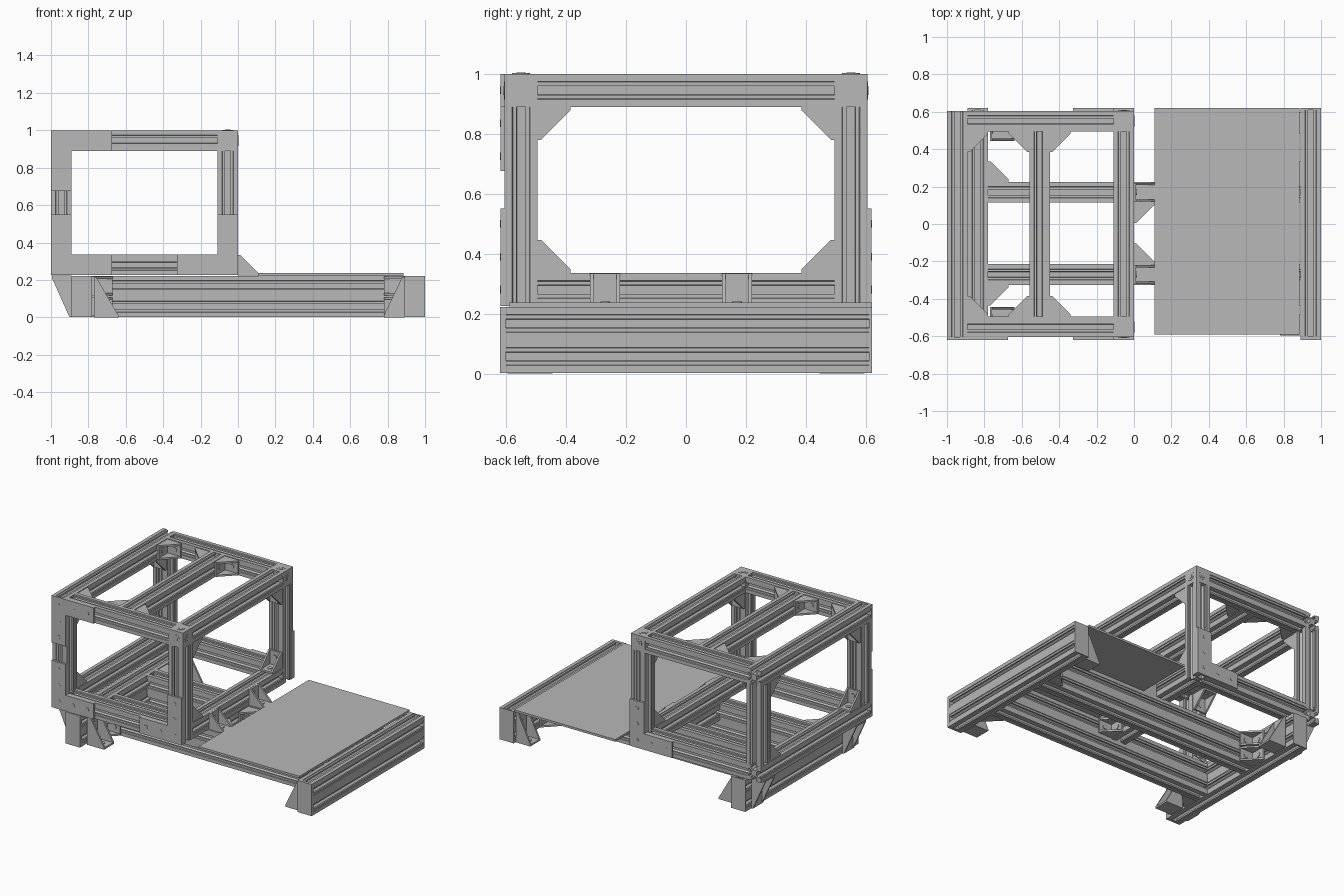
import bpy, bmesh
from mathutils import Vector as V

old = bpy.data.objects.get("Cube")
if old:
    bpy.data.objects.remove(old)

grey = bpy.data.materials.new("aluminium grey")
grey.use_nodes = True
grey.diffuse_color = (0.48, 0.48, 0.48, 1)
grey.node_tree.nodes["Principled BSDF"].inputs["Base Color"].default_value = (0.48, 0.48, 0.48, 1)

S = 0.11          # one profile cell
H = S / 2
X, Y, Z = V((1, 0, 0)), V((0, 1, 0)), V((0, 0, 1))


def finish(name, bm):
    bmesh.ops.recalc_face_normals(bm, faces=bm.faces)
    mesh = bpy.data.meshes.new(name)
    bm.to_mesh(mesh)
    bm.free()
    mesh.materials.append(grey)
    ob = bpy.data.objects.new(name, mesh)
    bpy.context.collection.objects.link(ob)
    return ob


def prism(bm, points, sweep):
    """Solid made by sweeping a closed outline."""
    low = [bm.verts.new(p) for p in points]
    high = [bm.verts.new(p + sweep) for p in points]
    bm.faces.new(low)
    bm.faces.new(high)
    n = len(low)
    for i in range(n):
        j = (i + 1) % n
        bm.faces.new((low[i], low[j], high[j], high[i]))


def add_box(bm, lo, hi):
    lo, hi = V(lo), V(hi)
    d = hi - lo
    prism(bm, [lo, lo + X * d.x, lo + X * d.x + Y * d.y, lo + Y * d.y], Z * d.z)


def box(name, lo, hi):
    bm = bmesh.new()
    add_box(bm, lo, hi)
    return finish(name, bm)


# Half of the T-slot outline: offset from slot centre, depth
HALF_SLOT = [(0.03, 0), (0.028, 0.004), (0.015, 0.004), (0.015, 0.015),
             (0.027, 0.015), (0.014, 0.034)]
SLOT = [(-o, d) for o, d in HALF_SLOT] + [(o, d) for o, d in reversed(HALF_SLOT)]


def slotted_outline(nu, nv):
    """Outline of an extrusion nu by nv cells, centred on the origin."""
    w, h = nu * S, nv * S
    corners = [V((-w/2, -h/2)), V((w/2, -h/2)), V((w/2, h/2)), V((-w/2, h/2))]
    pts = []
    for i, cells in enumerate((nu, nv, nu, nv)):
        a = corners[i]
        along = (corners[(i + 1) % 4] - a).normalized()
        inward = V((-along.y, along.x))
        pts.append(a)
        for c in range(cells):
            mid = a + along * (S * (c + 0.5))
            pts += [mid + along * o + inward * d for o, d in SLOT]
    return pts


def beam(name, axis, start, end, centre, cells=(1, 1)):
    """Slotted bar along an axis; centre gives the two other coordinates."""
    u, v = {"x": (Y, Z), "y": (X, Z), "z": (X, Y)}[axis]
    ax = {"x": X, "y": Y, "z": Z}[axis]
    base = ax * start + u * centre[0] + v * centre[1]
    bm = bmesh.new()
    prism(bm, [base + u * p.x + v * p.y for p in slotted_outline(*cells)], ax * (end - start))
    return finish(name, bm)


def disc(bm, centre, normal, radius, height):
    rot = normal.to_track_quat("Z", "Y").to_matrix().to_4x4()
    rot.translation = centre
    bmesh.ops.create_cone(bm, cap_ends=True, segments=20, radius1=radius,
                          radius2=radius, depth=height, matrix=rot)


def gusset(name, corner, a, b, la=S, lb=S, width=0.1):
    """Angle bracket: two flanges, two triangular cheeks and two bolts."""
    corner, w, t = V(corner), a.cross(b), 0.012
    bm = bmesh.new()
    cheek = [corner, corner + a * la, corner + a * la + b * t,
             corner + b * lb + a * t, corner + b * lb]
    for off in (-width / 2, width / 2 - t):
        prism(bm, [p + w * off for p in cheek], w * t)
    for p, q, length in ((a, b, la), (b, a, lb)):
        o = corner - w * (width / 2)
        prism(bm, [o, o + p * length, o + p * length + q * t, o + q * t], w * width)
        disc(bm, corner + p * length * 0.6 + q * t, q, 0.016, 0.008)
    return finish(name, bm)


# ---- Base: end beams, long rails, deck ----
BASE_Z = 0.112
for name, x in (("base_beam_left_end", -0.835), ("base_beam_right_end", 0.945)):
    beam(name, "y", -0.6, 0.61, (x, BASE_Z), (1, 2))
    for tag, y in (("front", -0.61), ("back", 0.61)):
        box(f"{name}_{tag}_cap", (x - H, min(y, y - 0.01 if y < 0 else y), 0.002),
            (x + H, y + 0.01, 0.222))
for tag, y in (("front", -0.27), ("back", 0.17)):
    beam(f"base_rail_{tag}", "x", -0.78, 0.89, (y, BASE_Z), (1, 2))
    # Bracket holding the box to the rail
    gusset(f"box_bracket_{tag}", (0, y, 0.224), X, Z)
    out = Y if y > 0 else -Y
    edge = y + out.y * H
    for z in (0.057, 0.167):
        gusset(f"rail_gusset_left_{tag}", (-0.78, edge, z), X, out)
        gusset(f"rail_gusset_right_{tag}", (0.89, edge, z), -X, out)
    gusset(f"crossbar_gusset_{tag}", (0, y - out.y * H, 0.167), X, -out)
beam("base_crossbar", "y", -0.215, 0.115, (-H, 0.167))
box("deck_plate", (0.11, -0.59, 0.222), (0.885, 0.62, 0.237))

# ---- Feet and overhang supports ----
for tag, s in (("front", -1), ("back", 1)):
    gusset(f"foot_left_{tag}", (-0.77, 0.5 * s, 0), X, Z, 0.13, 0.215, 0.11)
    gusset(f"foot_right_{tag}", (0.89, 0.54 * s, 0), -X, Z, 0.11, 0.215, 0.11)
    gusset(f"overhang_support_{tag}", (-0.89, 0.5 * s, 0.223), -X, -Z, 0.105, 0.22, 0.11)

# ---- Box frame ----
LOW, TOP = 0.28, 0.945
LEFT, RIGHT, SIDE = -0.945, -H, 0.55
IN_Y = SIDE - H
for tag, z in (("bottom", LOW), ("top", TOP)):
    beam(f"{tag}_left_beam", "y", -0.605, 0.605, (LEFT, z))
    beam(f"{tag}_right_beam", "y", -IN_Y, IN_Y, (RIGHT, z))
    for end, y in (("front", -SIDE), ("back", SIDE)):
        beam(f"{tag}_{end}_rail", "x", -0.89, -S, (y, z))
beam("top_middle_beam", "y", -IN_Y, IN_Y, (-0.505, TOP))

for end, s in (("front", -1), ("back", 1)):
    beam(f"left_{end}_post", "z", LOW + H, TOP - H, (LEFT, s * SIDE))
    beam(f"right_{end}_post", "z", LOW - H, TOP - H, (RIGHT, s * SIDE))
    inward = -Y * s
    # Corner cube with a round connector on each outer face
    box(f"corner_cube_{end}", (-S, s * SIDE - H, TOP - H), (0, s * SIDE + H, 1))
    bm = bmesh.new()
    c = V((RIGHT, s * SIDE, TOP))
    for n in (X, Z, Y * s):
        disc(bm, c + n * H, n, 0.03, 0.004)
        disc(bm, c + n * (H + 0.001), n, 0.015, 0.006)
    finish(f"corner_connectors_{end}", bm)
    # Gussets inside the upright frames
    for side, x in (("left", LEFT), ("right", RIGHT)):
        gusset(f"{side}_frame_gusset_low_{end}", (x, s * IN_Y, LOW + H), inward, Z)
        gusset(f"{side}_frame_gusset_high_{end}", (x, s * IN_Y, TOP - H), inward, -Z)
    # Gussets inside the roof
    for x, d in ((-0.89, X), (-0.56, -X), (-0.45, X)):
        gusset(f"roof_gusset_{end}", (x, s * IN_Y, TOP), d, inward)


# ---- Flat L-shaped joining plates with bolts ----
def joining_plate(name, x, z, sx, sz, sy):
    y0 = sy * 0.605
    t = V((0, sy * 0.014, 0))
    arm = 0.325
    path = ((0, 0), (arm, 0), (arm, S), (S, S), (S, arm), (0, arm))
    bm = bmesh.new()
    prism(bm, [V((x + sx * u, y0, z + sz * v)) for u, v in path], t)
    for u, v in ((0, 0), (1, 0), (2, 0), (0, 1), (0, 2)):
        p = V((x + sx * (H + u * S), y0 + t.y, z + sz * (H + v * S)))
        disc(bm, p, Y * sy, 0.013, 0.004)
    finish(name, bm)


joining_plate("plate_front_top_left", -1, 1, 1, -1, -1)
joining_plate("plate_front_bottom_left", -1, 0.225, 1, 1, -1)
joining_plate("plate_front_bottom_right", 0, 0.225, -1, 1, -1)
joining_plate("plate_back_bottom_right", 0, 0.225, -1, 1, 1)
